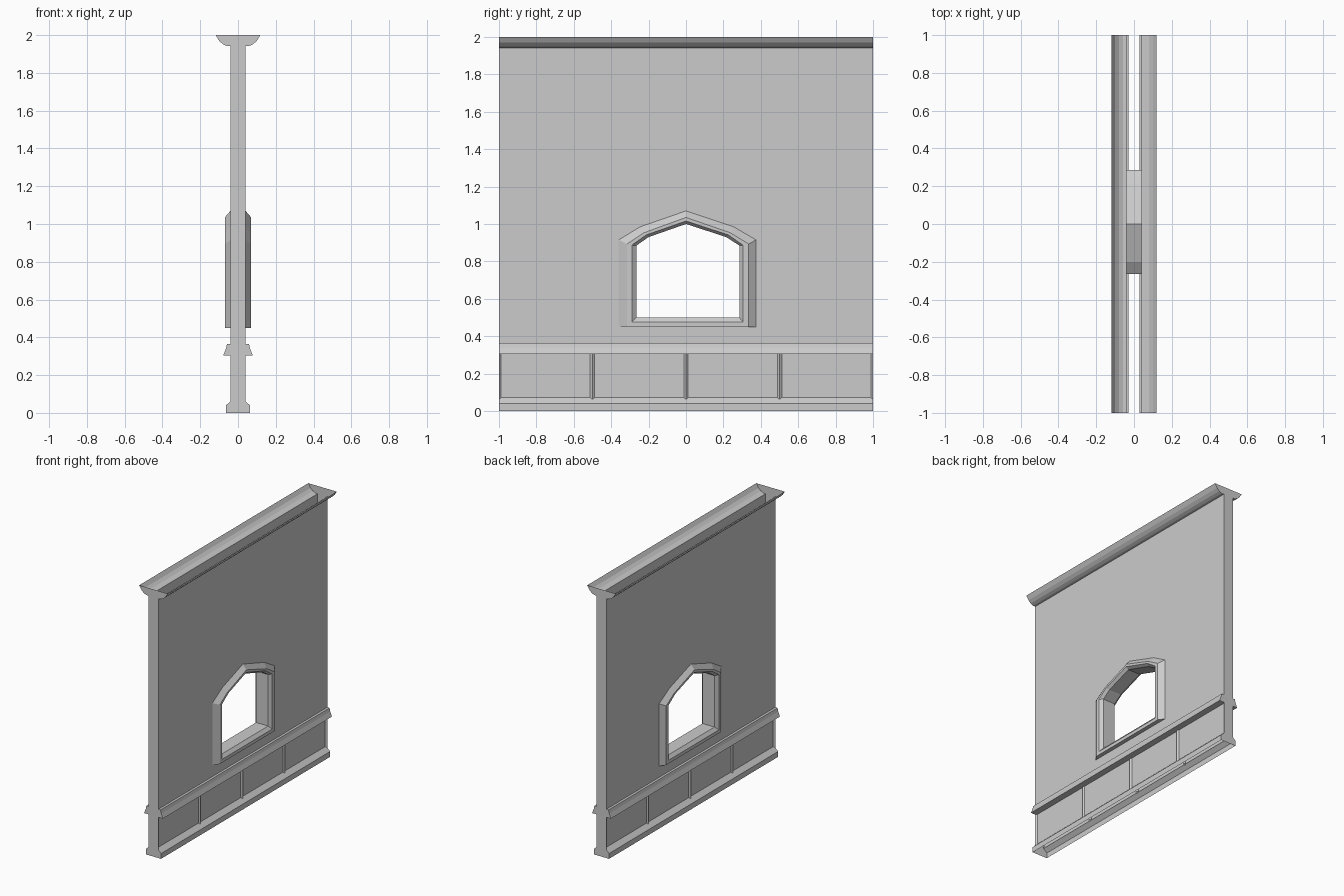
import bpy, bmesh
from mathutils import Vector

if "Cube" in bpy.data.objects:
    bpy.data.objects.remove(bpy.data.objects["Cube"])


def finish(name, bm, outward=Vector((1, 0, 0))):
    """Turn a half-shell outward, store it and mirror it to the other side of the wall."""
    bm.normal_update()
    if sum((f.normal.dot(outward) * f.calc_area() for f in bm.faces)) < 0:
        bmesh.ops.reverse_faces(bm, faces=bm.faces[:])
    me = bpy.data.meshes.new(name)
    bm.to_mesh(me)
    bm.free()
    ob = bpy.data.objects.new(name, me)
    bpy.context.collection.objects.link(ob)
    mod = ob.modifiers.new("Mirror", 'MIRROR')
    mod.use_axis = (True, False, False)
    mod.use_clip = False
    return ob


def strips(name, rows, closed=False):
    """Quad strips between successive rows of points."""
    bm = bmesh.new()
    vs = [[bm.verts.new(p) for p in row] for row in rows]
    n = len(rows[0])
    for a, b in zip(vs, vs[1:]):
        for i in range(n if closed else n - 1):
            j = (i + 1) % n
            bm.faces.new((a[i], a[j], b[j], b[i]))
    return finish(name, bm)


def molding(name, profile):
    """Run an open (x, z) profile along the wall."""
    return strips(name, [[(x, y, z) for x, z in profile] for y in (-1, 1)])


# Half profiles (x, z), bottom to top
base = [(0.063, 0), (0.063, 0.04), (0.03, 0.072)]
rail = [(0.03, 0.305), (0.078, 0.305), (0.064, 0.34), (0.058, 0.365), (0.04, 0.365)]
crown = [(0.04, 1.942), (0.058, 1.942), (0.08, 1.952), (0.1, 1.97), (0.118, 2.0)]
molding("baseboard", base)
molding("chair_rail", rail)
molding("crown_molding", crown)

# Lower panels with slim triangular battens, half battens at the ends
line = []
for y in (-1, -0.5, 0, 0.5, 1):
    line += [(0.03, y - 0.012), (0.04, y), (0.03, y + 0.012)]
line = line[1:-1]
strips("lower_panels", [[(x, y, z) for x, y in line] for z in (0.062, 0.305)])

# Window surround: loops of (y, z) from wall to opening, each at its own depth
outer = [(-.36, .45), (-.36, .915), (-.245, .985), (0, 1.07), (.255, .985), (.375, .915), (.375, .45)]
ridge = [(-.315, .45), (-.315, .893), (-.225, .953), (0, 1.035), (.237, .953), (.335, .893), (.335, .45)]
inner = [(-.29, .475), (-.29, .887), (-.212, .942), (0, 1.016), (.226, .942), (.305, .887), (.305, .475)]
opening = [(-.265, .5), (-.265, .885), (-.2, .93), (0, 1.0), (.215, .93), (.285, .885), (.285, .5)]
loops = [(outer, .04), (ridge, .07), (inner, .07), (opening, .05), (opening, 0)]
strips("window_frame", [[(x, y, z) for y, z in lp] for lp, x in loops], closed=True)

# Upper wall face with the window hole
bm = bmesh.new()
edges = []
for lp in ([(-1, .365), (1, .365), (1, 1.942), (-1, 1.942)], outer):
    vs = [bm.verts.new((0.04, y, z)) for y, z in lp]
    edges += [bm.edges.new((vs[i - 1], vs[i])) for i in range(len(vs))]
bmesh.ops.triangle_fill(bm, edges=edges, use_beauty=True, normal=(1, 0, 0))
finish("upper_wall", bm)

# End caps close both ends; the top and bottom stay open
cap = [(0, 0)] + base[:2] + [(0.04, 0.062), (0.04, 0.305)] + rail[1:] + crown + [(0, 2.0)]
for name, y in (("front_end_cap", -1), ("back_end_cap", 1)):
    bm = bmesh.new()
    bm.faces.new([bm.verts.new((x, y, z)) for x, z in cap])
    finish(name, bm, Vector((0, y, 0)))
